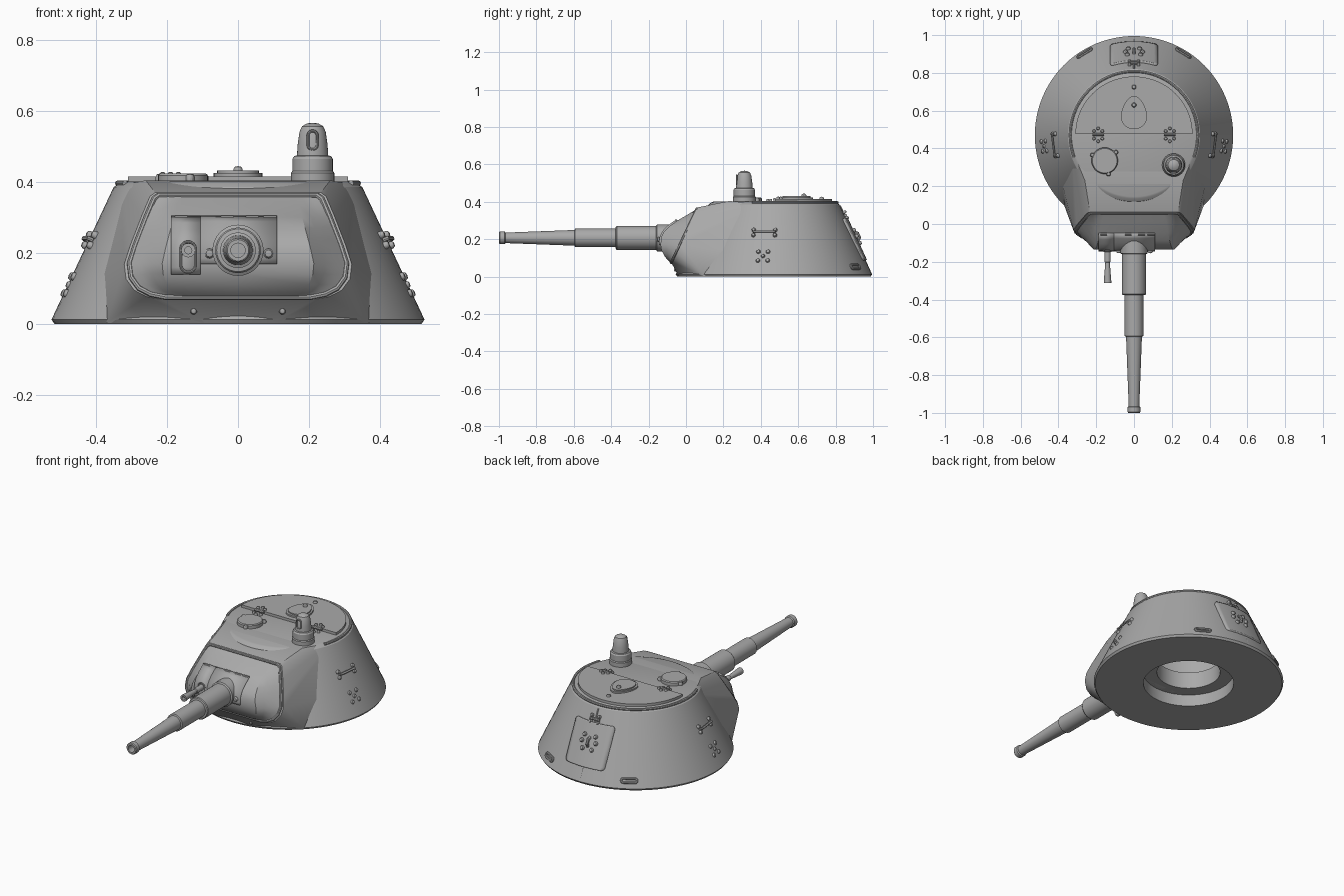
import bpy, bmesh, math
from mathutils import Matrix, Vector

cube = bpy.data.objects.get("Cube")
if cube:
    bpy.data.objects.remove(cube)

steel = bpy.data.materials.new("grey_steel")
steel.use_nodes = True
GREY = (0.4, 0.4, 0.4, 1)
steel.diffuse_color = GREY
steel.node_tree.nodes["Principled BSDF"].inputs["Base Color"].default_value = GREY
parts = []
CY = 0.47                                   # turret ring centre on y


def add(name, bm, matrix=Matrix()):
    bmesh.ops.remove_doubles(bm, verts=bm.verts, dist=1e-5)
    bmesh.ops.recalc_face_normals(bm, faces=bm.faces)
    bm.transform(matrix)
    me = bpy.data.meshes.new(name)
    bm.to_mesh(me)
    bm.free()
    return link(name, me)


def link(name, me):
    ob = bpy.data.objects.new(name, me)
    bpy.context.collection.objects.link(ob)
    me.materials.clear()
    me.materials.append(steel)
    parts.append(ob)
    return ob


def lathe(name, profile, matrix=Matrix(), seg=32):
    bm = bmesh.new()
    vs = [bm.verts.new((r, 0, z)) for r, z in profile]
    es = [bm.edges.new(p) for p in zip(vs, vs[1:])]
    bmesh.ops.spin(bm, geom=vs + es, axis=(0, 0, 1), cent=(0, 0, 0),
                   angle=math.tau, steps=seg)
    return add(name, bm, matrix)


def prism(name, outline, z0, z1):
    bm = bmesh.new()
    face = bm.faces.new([bm.verts.new((x, y, z0)) for x, y in outline])
    top = bmesh.ops.extrude_face_region(bm, geom=[face])["geom"]
    bmesh.ops.translate(bm, vec=(0, 0, z1 - z0),
                        verts=[v for v in top if isinstance(v, bmesh.types.BMVert)])
    return add(name, bm)


def sheet(name, rows, thick=0):
    bm = bmesh.new()
    vs = [[bm.verts.new(p) for p in row] for row in rows]
    for a, b in zip(vs, vs[1:]):
        for i in range(len(a) - 1):
            bm.faces.new((a[i], a[i + 1], b[i + 1], b[i]))
    ob = add(name, bm)
    if thick:
        mod = ob.modifiers.new("thickness", "SOLIDIFY")
        mod.thickness, mod.offset = thick, 0
    return ob


def tube(name, pts, r, matrix=Matrix(), cyclic=False):
    cu = bpy.data.curves.new(name, "CURVE")
    cu.dimensions = "3D"
    cu.bevel_depth, cu.bevel_resolution, cu.use_fill_caps = r, 2, True
    sp = cu.splines.new("POLY")
    sp.points.add(len(pts) - 1)
    for p, co in zip(sp.points, pts):
        p.co = (*(matrix @ Vector(co)), 1)
    sp.use_cyclic_u = cyclic
    tmp = bpy.data.objects.new(name + "_path", cu)
    me = bpy.data.meshes.new_from_object(tmp)
    bpy.data.objects.remove(tmp)
    return link(name, me)


def oval(hx, hy, n=20):
    # stadium outline: two half circles joined by straights
    out = []
    for i in range(n):
        a = math.tau * (i + 0.5) / n
        out.append((math.copysign(hx - hy, math.cos(a)) + hy * math.cos(a), hy * math.sin(a), 0))
    return out


def at(x, y, z):
    return Matrix.Translation((x, y, z))


def forward(x, y, z):
    return at(x, y, z) @ Matrix.Rotation(math.pi / 2, 4, "X")


def bolt(name, matrix, r=0.011):
    lathe(name, [(r, -0.006), (r, 0.004), (r * 0.7, 0.011), (0, 0.013)], matrix, 12)


# Cone helpers: angle is measured from the rear towards +x
def radius(z):
    return 0.525 - 0.175 * z / 0.385


def on_cone(deg, z, off=0.0):
    a = math.radians(deg)
    r = radius(z) + off
    return Vector((r * math.sin(a), CY + r * math.cos(a), z))


def cone_frame(deg, z):
    a = math.radians(deg)
    out = Vector((math.sin(a), math.cos(a), 0.455)).normalized()
    side = Vector((-math.cos(a), math.sin(a), 0))
    m = Matrix((side, out.cross(side), out)).transposed().to_4x4()
    return at(*on_cone(deg, z)) @ m


# Main turret cone
body = lathe("turret_body", [(0, 0), (0.517, 0), (0.525, 0.012), (0.35, 0.385),
                             (0.335, 0.396), (0.325, 0.4), (0, 0.4)], at(0, CY, 0), 96)

# Slanted front opening: (height, half width) of one side
RIM = [(0.362, 0.222), (0.352, 0.236), (0.3, 0.258), (0.22, 0.289), (0.17, 0.305),
       (0.13, 0.3), (0.1, 0.278), (0.083, 0.245), (0.075, 0.205)]


def plane_y(z):
    return 0.06 - (0.365 - z) * 0.48


rim = [(w, plane_y(z), z) for z, w in RIM] + [(-w, plane_y(z), z) for z, w in reversed(RIM)]

# Front housing: hull from the opening back into the cone
bm = bmesh.new()
for x, y, z in rim:
    bm.verts.new((x * 1.05, y + 0.004, 0.21 + (z - 0.21) * 1.05))
for s in (-1, 1):
    for p in [(0.26, 0.23, 0.404), (0.33, 0.4, 0.39), (0.37, 0.1, 0.003),
              (0.1, -0.04, 0.003), (0.42, 0.38, 0.12)]:
        bm.verts.new((s * p[0], p[1], p[2]))
bmesh.ops.convex_hull(bm, input=bm.verts)
bmesh.ops.dissolve_limit(bm, angle_limit=0.03, verts=bm.verts, edges=bm.edges)
housing = add("front_housing", bm)
tube("opening_lip", rim, 0.008, cyclic=True)

# Stepped ring opening underneath
cutter = lathe("ring_cutter", [(0, -0.05), (0.25, -0.05), (0.25, 0.07), (0.175, 0.07), (0.175, 0.17),
                               (0.3, 0.17), (0.28, 0.36), (0, 0.36)], at(0, CY, 0), 64)
cutter.hide_render = True
for ob in (body, housing):
    mod = ob.modifiers.new("ring_opening", "BOOLEAN")
    mod.operation, mod.object, mod.solver = "DIFFERENCE", cutter, "EXACT"
    bpy.context.view_layer.objects.active = ob
    bpy.ops.object.modifier_apply(modifier=mod.name)
parts.remove(cutter)
bpy.data.objects.remove(cutter)

# Rounded gun mantlet
BULGE = [(0.362, 0.06), (0.335, 0.015), (0.3, -0.045), (0.27, -0.088), (0.24, -0.118), (0.21, -0.133),
         (0.17, -0.136), (0.14, -0.131), (0.11, -0.115), (0.09, -0.1), (0.075, -0.082)]


def lookup(table, z):
    for (z1, v1), (z2, v2) in zip(table, table[1:]):
        if z >= z2:
            return v1 + (v2 - v1) * (z1 - z) / (z1 - z2)
    return table[-1][1]


rows = []
for z, y in BULGE:
    w, base = lookup(RIM, z), plane_y(z) - 0.002
    rows.append([(u * w, base + (y - base) * min(1, (1 - abs(u)) / 0.3), z)
                 for u in (-1, -0.9, -0.8, -0.7, 0, 0.7, 0.8, 0.9, 1)])
sheet("mantlet", rows)


def mantlet_plate(name, x0, x1, z0, z1):
    zs = [z1 + (z0 - z1) * i / 8 for i in range(9)]
    sheet(name, [[(x, lookup(BULGE, z) - 0.001, z) for x in (x0, x1)] for z in zs], 0.016)


mantlet_plate("gun_plate", -0.105, 0.11, 0.168, 0.298)
mantlet_plate("sight_plate", -0.188, -0.105, 0.14, 0.298)
for x in (-0.16, -0.03, 0.04, 0.09):
    tube("plate_hinge", [(x - 0.018, -0.053, 0.298), (x + 0.018, -0.053, 0.298)], 0.008)
for x in (-0.08, 0.086):
    bolt("mantlet_bolt", forward(x, -0.142, 0.198), 0.014)
for x in (-0.125, 0.125):
    bolt("lower_lug", forward(x, -0.052, 0.036), 0.01)

# Main gun with stepped sleeves and hollow muzzle
lathe("gun_barrel", [(0.072, 0.0), (0.072, 0.155), (0.064, 0.16), (0.064, 0.37), (0.06, 0.375), (0.05, 0.377),
                     (0.05, 0.593), (0.042, 0.596), (0.028, 0.965), (0.034, 0.97), (0.034, 0.995),
                     (0.03, 1.0), (0.02, 1.0), (0.02, 0.85), (0, 0.85)], forward(0, 0, 0.207))

# Coaxial machine gun in an oval slot
tube("machine_gun_slot", oval(0.043, 0.021), 0.004,
     forward(-0.14, -0.143, 0.188) @ Matrix.Rotation(math.pi / 2, 4, "Z"), True)
lathe("machine_gun", [(0.016, 0.08), (0.016, 0.2), (0.012, 0.205), (0.02, 0.305), (0.02, 0.312),
                      (0.01, 0.312), (0.01, 0.25), (0, 0.25)], forward(-0.14, 0, 0.207), 20)

# Roof: half round hatch with hinges and egg shaped cap
half = [(0.31 * math.cos(math.pi * i / 40), 0.476 + 0.305 * math.sin(math.pi * i / 40)) for i in range(41)]
prism("roof_hatch", half, 0.39, 0.415)
ring = [(0.338 * math.cos(math.radians(a)), CY + 0.338 * math.sin(math.radians(a)), 0.396)
        for a in range(-20, 201, 5)]
tube("roof_rim", ring, 0.008)
for k, z in ((1, 0.424), (0.85, 0.431)):
    egg = [math.tau * i / 32 for i in range(32)]
    prism("hatch_cap", [(k * 0.067 * math.sin(t) * (1 - 0.25 * math.cos(t)), 0.59 + k * 0.088 * math.cos(t))
                        for t in egg], 0.41, z)
bolt("cap_knob", at(0, 0.63, 0.431), 0.013)
bolt("hatch_knob", at(0, 0.725, 0.414), 0.012)
for s in (-1, 1):
    x = s * 0.19
    tube("hatch_hinge", [(x - 0.03, 0.474, 0.412), (x + 0.03, 0.474, 0.412)], 0.009)
    for dx, dy in ((-0.022, 0.018), (0.022, 0.018), (0, 0.032), (-0.022, -0.022), (0.022, -0.022), (0, -0.036)):
        bolt("hinge_bolt", at(x + dx, 0.474 + dy, 0.415 if dy > 0 else 0.403), 0.009)

# Round roof cover and periscope
lathe("roof_cover", [(0.07, 0.38), (0.07, 0.418), (0.065, 0.423), (0, 0.423)], at(-0.155, 0.335, 0))
for dx, dy in ((-0.065, 0.03), (0.06, 0.045), (0.02, -0.07)):
    bolt("cover_lug", at(-0.155 + dx, 0.335 + dy, 0.41), 0.012)
lathe("periscope", [(0.061, 0.38), (0.061, 0.425), (0.057, 0.43), (0.057, 0.464), (0.052, 0.472), (0.044, 0.474),
                    (0.042, 0.505), (0.037, 0.54), (0.03, 0.556), (0.016, 0.564), (0, 0.566)], at(0.21, 0.312, 0))
tube("periscope_slot", oval(0.026, 0.013), 0.004,
     forward(0.21, 0.271, 0.517) @ Matrix.Rotation(math.pi / 2, 4, "Z"), True)

# Side handles, vision port bolts and rear lifting loops
for s in (-1, 1):
    handle = cone_frame(s * 97, 0.235)
    tube("side_handle", [(-0.055, 0, 0), (-0.055, 0, 0.014), (0.055, 0, 0.014), (0.055, 0, 0)], 0.007, handle)
    port = cone_frame(s * 97, 0.108)
    for i in (-1, 1):
        for j in (-1, 1):
            bolt("handle_bolt", handle @ at(i * 0.058, j * 0.016, 0))
            bolt("port_bolt", port @ at(i * 0.026, j * 0.026, 0), 0.012)
    bolt("port_plug", port, 0.011)
    tube("lifting_loop", oval(0.042, 0.011), 0.007, cone_frame(s * 31, 0.05) @ at(0, 0, 0.006), True)

# Rear hatch plate, seam and bolts
PLATE = [(0.085, 0.88), (0.09, 0.96), (0.1, 1), (0.2, 1), (0.295, 1), (0.305, 0.96), (0.31, 0.88)]
rear = [[on_cone(math.degrees(math.asin(0.124 * k * i / 6 / radius(z))), z, 0.002) for i in range(-6, 7)]
        for z, k in PLATE]
sheet("rear_plate", rear, 0.02)
tube("rear_seam_low", [on_cone(0, 0.01), on_cone(0, 0.09)], 0.005)
tube("rear_seam_high", [on_cone(0, 0.3), on_cone(0, 0.38)], 0.005)
hook = cone_frame(0, 0.21)
for dx, dy in ((-0.035, 0.035), (0.035, 0.035), (-0.045, 0), (0.045, 0), (-0.03, -0.04), (0.03, -0.04)):
    bolt("rear_bolt", hook @ at(dx, dy, 0.012), 0.012)
tube("rear_hook", [(0, 0.025, 0.01), (0, 0.012, 0.025), (0, -0.012, 0.025), (0, -0.025, 0.01)], 0.009, hook)
top_hinge = cone_frame(0, 0.325)
tube("rear_hinge", [(-0.03, 0, 0.006), (0.03, 0, 0.006)], 0.008, top_hinge)
for dx in (-0.024, 0.024):
    for dy in (-0.016, 0.018):
        bolt("rear_hinge_bolt", top_hinge @ at(dx, dy, 0.006), 0.009)

# Smooth shading with crisp edges
for ob in bpy.context.selected_objects:
    ob.select_set(False)
for ob in parts:
    ob.select_set(True)
bpy.context.view_layer.objects.active = body
bpy.ops.object.shade_smooth_by_angle(angle=math.radians(28))
